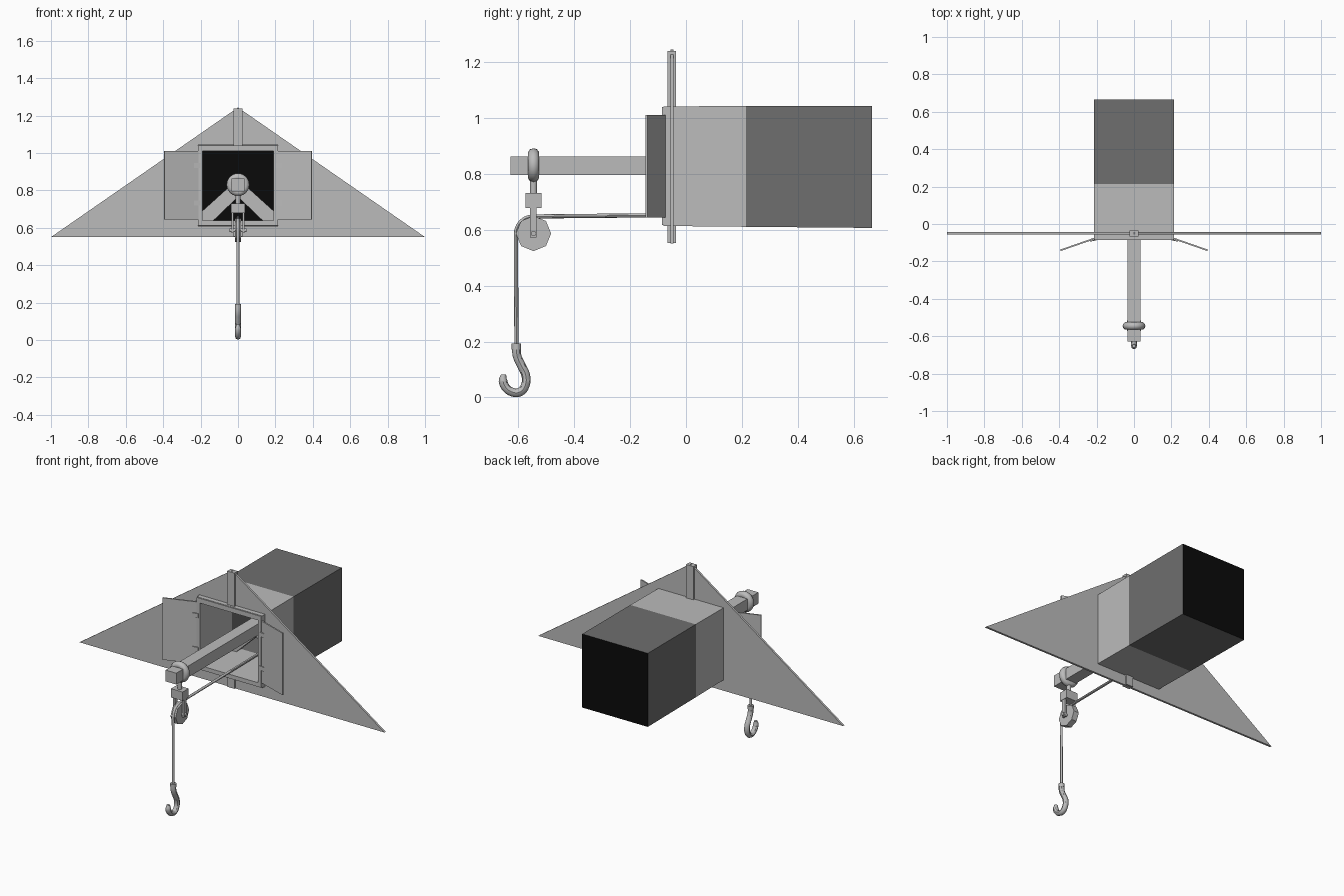
import bpy, bmesh, math
from mathutils import Vector

if "Cube" in bpy.data.objects:
    bpy.data.objects.remove(bpy.data.objects["Cube"])


def material(name, v):
    m = bpy.data.materials.new(name)
    m.diffuse_color = (v, v, v, 1)
    m.use_nodes = True
    m.node_tree.nodes["Principled BSDF"].inputs["Base Color"].default_value = m.diffuse_color
    return m


LIGHT = material("light grey", 0.50)
DARK = material("dark grey", 0.157)
BLACK = material("black", 0.003)


def finish(name, bm, mats=(LIGHT,)):
    bmesh.ops.recalc_face_normals(bm, faces=bm.faces)
    me = bpy.data.meshes.new(name)
    bm.to_mesh(me)
    bm.free()
    ob = bpy.data.objects.new(name, me)
    bpy.context.collection.objects.link(ob)
    for m in mats:
        me.materials.append(m)
    return ob


def box(name, lo, hi):
    """Box between two opposite corners."""
    lo, hi = Vector(lo), Vector(hi)
    bm = bmesh.new()
    bmesh.ops.create_cube(bm, size=1)
    for v in bm.verts:
        v.co = [(lo[i] + hi[i]) / 2 + v.co[i] * (hi[i] - lo[i]) for i in range(3)]
    return finish(name, bm)


def prism(name, pts, offset):
    """Polygon extruded along an offset vector."""
    bm = bmesh.new()
    f = bm.faces.new([bm.verts.new(p) for p in pts])
    r = bmesh.ops.extrude_face_region(bm, geom=[f])
    vs = [g for g in r["geom"] if isinstance(g, bmesh.types.BMVert)]
    bmesh.ops.translate(bm, verts=vs, vec=Vector(offset))
    return finish(name, bm)


def activate(ob):
    bpy.ops.object.select_all(action='DESELECT')
    ob.select_set(True)
    bpy.context.view_layer.objects.active = ob


def smooth(ob):
    activate(ob)
    bpy.ops.object.shade_smooth_by_angle(angle=math.radians(45))


def tube(name, pts, radius, spline='POLY', tip=1.0):
    """Round tube along (y, z) points at x = 0."""
    cu = bpy.data.curves.new(name, 'CURVE')
    cu.dimensions = '3D'
    cu.bevel_depth = radius
    cu.bevel_resolution = 2
    cu.use_fill_caps = True
    cu.resolution_u = 5
    s = cu.splines.new(spline)
    data = s.bezier_points if spline == 'BEZIER' else s.points
    data.add(len(pts) - 1)
    for i, (p, (y, z)) in enumerate(zip(data, pts)):
        if spline == 'BEZIER':
            p.co = (0, y, z)
            p.handle_left_type = p.handle_right_type = 'AUTO'
        else:
            p.co = (0, y, z, 1)
        p.radius = tip if i == len(pts) - 1 else 1
    cu.materials.append(LIGHT)
    ob = bpy.data.objects.new(name, cu)
    bpy.context.collection.objects.link(ob)
    activate(ob)
    bpy.ops.object.convert(target='MESH')
    smooth(bpy.context.object)


def cylinder(name, loc, r, depth, sides, axis, turn=0):
    bpy.ops.mesh.primitive_cylinder_add(vertices=sides, radius=r, depth=depth)
    ob = bpy.context.object
    ob.name = name
    bm = bmesh.new()
    bm.from_mesh(ob.data)
    for v in bm.verts:
        x, y, z = v.co
        c, s = math.cos(turn), math.sin(turn)
        x, y = x * c - y * s, x * s + y * c
        v.co = Vector((z, x, y) if axis == 'X' else (x, y, z)) + Vector(loc)
    bmesh.ops.recalc_face_normals(bm, faces=bm.faces)
    bm.to_mesh(ob.data)
    bm.free()
    ob.data.materials.append(LIGHT)
    return ob


# Hollow loft box: light front, dark rear, black end wall
bm = bmesh.new()


def ring(y, hx, z0, z1):
    return [bm.verts.new((x, y, z)) for x, z in ((-hx, z0), (hx, z0), (hx, z1), (-hx, z1))]


loops = [ring(0.645, 0.19, 0.64, 1.01), ring(0.215, 0.19, 0.64, 1.01),
         ring(-0.08, 0.19, 0.64, 1.01), ring(-0.08, 0.214, 0.613, 1.04),
         ring(0.215, 0.215, 0.61, 1.042), ring(0.665, 0.215, 0.606, 1.042)]
for a, b in zip(loops, loops[1:]):
    for i in range(4):
        j = (i + 1) % 4
        f = bm.faces.new((a[i], a[j], b[j], b[i]))
        f.material_index = 1 if f.calc_center_median().y > 0.22 else 0
for end in (loops[0], loops[-1]):
    bm.faces.new(end).material_index = 2
finish("loft_box", bm, (LIGHT, DARK, BLACK))

# Door frame around the opening
for s in (-1, 1):
    box("frame_jamb", (s * 0.19, -0.085, 0.617), (s * 0.212, -0.07, 1.038))
box("frame_head", (-0.19, -0.085, 1.01), (0.19, -0.07, 1.038))
box("frame_sill", (-0.19, -0.085, 0.617), (0.19, -0.07, 0.64))

for s, side in ((-1, "left"), (1, "right")):
    # Gable half with a notch for the box
    outline = [(0, 1.243), (1, 0.55), (0, 0.55), (0, 0.61), (0.215, 0.61), (0.215, 1.042), (0, 1.042)]
    prism(side + "_gable", [(s * x, -0.056, z) for x, z in outline], (0, 0.012, 0))
    # Opened door leaf
    leaf = [(0.212, -0.082), (0.393, -0.145), (0.395, -0.137), (0.212, -0.073)]
    prism(side + "_door", [(s * x, y, 0.643) for x, y in leaf], (0, 0, 0.367))
    # Door hinges
    for z in (0.72, 0.92):
        hinge = [(0.2, -0.088), (0.235, -0.094), (0.235, -0.088), (0.2, -0.082)]
        prism(side + "_hinge", [(s * x, y, z) for x, y in hinge], (0, 0, 0.025))
    # Diagonal brace under the beam
    brace = [(0.19, 0.64), (0.13, 0.64), (0, 0.765), (0, 0.83), (0.035, 0.83), (0.19, 0.69)]
    prism(side + "_brace", [(s * x, 0.17, z) for x, z in brace], (0, 0.05, 0))
    # Pulley fork
    box(side + "_fork", (s * 0.024, -0.558, 0.572), (s * 0.036, -0.534, 0.71))

# Gable centre post, above and below the box
box("upper_post", (-0.024, -0.067, 1.03), (0.024, -0.035, 1.238))
box("lower_post", (-0.024, -0.067, 0.552), (0.024, -0.035, 0.62))

# Hoist beam and its ring
box("hoist_beam", (-0.035, -0.628, 0.795), (0.035, 0.2, 0.862))
bpy.ops.mesh.primitive_torus_add(major_radius=0.04, minor_radius=0.021, major_segments=24,
                                 minor_segments=10, location=(0, -0.545, 0.83),
                                 rotation=(math.pi / 2, 0, 0))
collar = bpy.context.object
collar.name = "beam_ring"
collar.data.materials.append(LIGHT)
smooth(collar)

# Pulley hanger, block and wheel
smooth(cylinder("hanger_rod", (0, -0.545, 0.75), 0.013, 0.06, 12, 'Z'))
box("pulley_block", (-0.038, -0.573, 0.678), (0.038, -0.517, 0.73))
cylinder("pulley_wheel", (0, -0.545, 0.586), 0.063, 0.034, 8, 'X')
smooth(cylinder("pulley_axle", (0, -0.545, 0.586), 0.01, 0.09, 12, 'X'))

# Rope from the loft, over the wheel and down
arc = [(-0.545 + 0.063 * math.cos(t), 0.584 + 0.063 * math.sin(t))
       for t in (math.radians(a) for a in range(90, 181, 15))]
tube("rope", [(0.3, 0.655)] + arc + [(-0.606, 0.18)], 0.0075)

# Hook and its socket
smooth(cylinder("hook_socket", (0, -0.606, 0.182), 0.017, 0.02, 12, 'Z'))
tube("hook", [(-0.606, 0.185), (-0.604, 0.15), (-0.588, 0.113), (-0.573, 0.08), (-0.574, 0.045),
              (-0.593, 0.02), (-0.62, 0.019), (-0.645, 0.037), (-0.654, 0.06), (-0.652, 0.082)],
     0.0155, 'BEZIER', 0.6)
